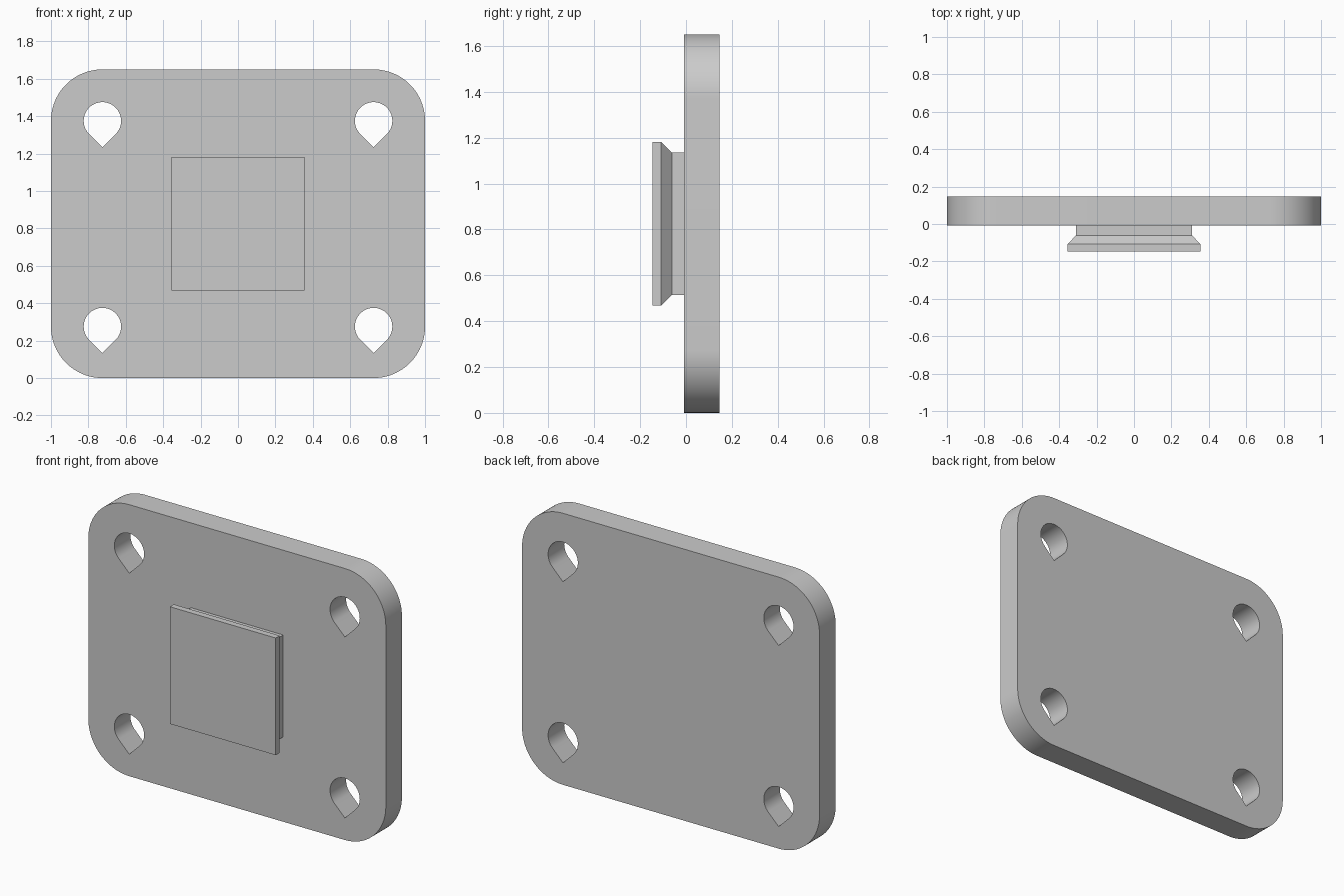
import bpy, bmesh
from math import sin, cos, radians

if "Cube" in bpy.data.objects:
    bpy.data.objects.remove(bpy.data.objects["Cube"])

HALF_W, HEIGHT, CORNER = 1.0, 1.65, 0.275
FRONT, BACK = -0.009, 0.146
HOLE_R = 0.1
CENTRES = [(x, z) for x in (-HALF_W + CORNER, HALF_W - CORNER)
           for z in (CORNER, HEIGHT - CORNER)]


def arc(cx, cz, r, start, end, steps):
    angles = [radians(start + (end - start) * i / steps) for i in range(steps + 1)]
    return [(cx + r * cos(a), cz + r * sin(a)) for a in angles]


def finish(obj):
    bpy.ops.object.select_all(action='DESELECT')
    obj.select_set(True)
    bpy.context.view_layer.objects.active = obj
    return obj


# Plate: rounded outline with four teardrop holes, as a filled extruded curve
x, low, high = HALF_W - CORNER, CORNER, HEIGHT - CORNER
outline = []
for cx, cz, start in ((x, high, 0), (-x, high, 90), (-x, low, 180), (x, low, 270)):
    outline += arc(cx, cz, CORNER, start, start + 90, 24)

loops = [outline]
for cx, cz in CENTRES:
    loops.append(arc(cx, cz, HOLE_R, -45, 225, 48) + [(cx, cz - HOLE_R * 2 ** 0.5)])

curve = bpy.data.curves.new("mounting_plate", 'CURVE')
curve.dimensions = '2D'
curve.fill_mode = 'BOTH'
curve.extrude = (BACK - FRONT) / 2
for pts in loops:
    spline = curve.splines.new('POLY')
    spline.points.add(len(pts) - 1)
    for p, (px, pz) in zip(spline.points, pts):
        p.co = (px, pz, 0, 1)
    spline.use_cyclic_u = True
plate = bpy.data.objects.new("mounting_plate", curve)
bpy.context.collection.objects.link(plate)
plate.location.y = (FRONT + BACK) / 2
plate.rotation_euler.x = radians(90)
finish(plate)
bpy.ops.object.convert(target='MESH')
plate = bpy.context.object
bm = bmesh.new()
bm.from_mesh(plate.data)
bmesh.ops.remove_doubles(bm, verts=bm.verts, dist=1e-5)
bmesh.ops.recalc_face_normals(bm, faces=bm.faces)
bm.to_mesh(plate.data)
bm.free()
bpy.ops.object.shade_smooth_by_angle(angle=radians(30))

# Square boss: stem flaring at 45 degrees into a wider pad, (y, half size) rings
bm = bmesh.new()
rings = []
for y, h in ((FRONT, 0.31), (-0.061, 0.31), (-0.108, 0.356), (-0.146, 0.356)):
    rings.append([bm.verts.new((sx * h, y, HEIGHT / 2 + sz * h))
                  for sx, sz in ((-1, -1), (1, -1), (1, 1), (-1, 1))])
for a, b in zip(rings, rings[1:]):
    for i in range(4):
        j = (i + 1) % 4
        bm.faces.new((a[i], a[j], b[j], b[i]))
bm.faces.new(rings[0])
bm.faces.new(rings[-1])
bmesh.ops.recalc_face_normals(bm, faces=bm.faces)
mesh = bpy.data.meshes.new("square_boss")
bm.to_mesh(mesh)
bm.free()
bpy.context.collection.objects.link(bpy.data.objects.new("square_boss", mesh))
